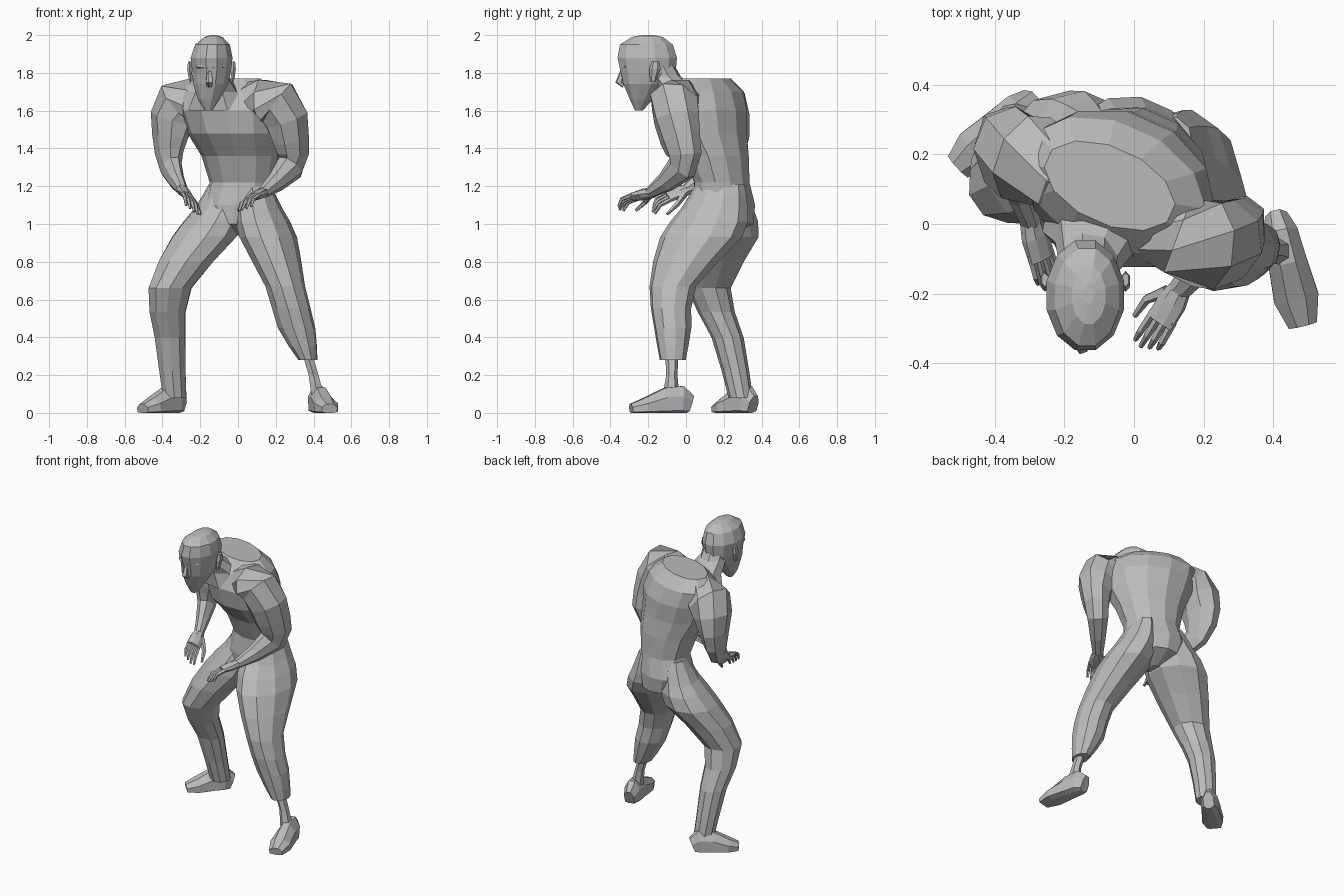
import bpy, bmesh, math
from mathutils import Vector

if "Cube" in bpy.data.objects:
    bpy.data.objects.remove(bpy.data.objects["Cube"])

colour = (0.5, 0.5, 0.5, 1)
clay = bpy.data.materials.new("clay grey")
clay.use_nodes = True
clay.diffuse_color = colour
clay.node_tree.nodes["Principled BSDF"].inputs["Base Color"].default_value = colour


def skin(name, frames, sides):
    """Bridge rings given as (centre, width vector, depth vector) into a closed flat-shaded mesh."""
    bm = bmesh.new()
    rings = []
    for centre, width, depth in frames:
        ring = []
        for i in range(sides):
            angle = math.tau * (i + 0.5) / sides
            point = centre + width * math.cos(angle) + depth * math.sin(angle)
            point.z = max(point.z, 0)
            ring.append(bm.verts.new(point))
        rings.append(ring)
    for low, high in zip(rings, rings[1:]):
        for i in range(sides):
            following = (i + 1) % sides
            bm.faces.new((low[i], low[following], high[following], high[i]))
    bm.faces.new(reversed(rings[0]))
    bm.faces.new(rings[-1])
    bmesh.ops.recalc_face_normals(bm, faces=bm.faces)
    mesh = bpy.data.meshes.new(name)
    bm.to_mesh(mesh)
    bm.free()
    mesh.materials.append(clay)
    part = bpy.data.objects.new(name, mesh)
    bpy.context.collection.objects.link(part)


def soften(rings):
    """Insert a rounded in-between ring in every span."""
    result = [rings[0]]
    last = len(rings) - 1
    for i in range(last):
        before, start = rings[max(i - 1, 0)], rings[i]
        end, after = rings[i + 1], rings[min(i + 2, last)]
        middle = [(b + c) / 2 + (b + c - a - d) / 16
                  for a, b, c, d in zip(before, start, end, after)]
        result += [middle, end]
    return result


def stack(name, rings, yaw=0, sides=10):
    """Level rings, each (x, y, z, half width, half depth), turned about the vertical."""
    turn = math.radians(yaw)
    across = Vector((math.cos(turn), math.sin(turn), 0))
    ahead = Vector((-across.y, across.x, 0))
    frames = [(Vector((x, y, z)), across * width, ahead * depth)
              for x, y, z, width, depth in rings]
    skin(name, frames, sides)


def tube(name, rings, side, sides=8):
    """Rings square to their path, each (x, y, z, half width along side, half thickness)."""
    points = [Vector(ring[:3]) for ring in rings]
    last = len(points) - 1
    frames = []
    for i, (*_, width, thickness) in enumerate(rings):
        along = (points[min(i + 1, last)] - points[max(i - 1, 0)]).normalized()
        across = Vector(side)
        across = (across - along * across.dot(along)).normalized()
        frames.append((points[i], across * width, along.cross(across) * thickness))
    skin(name, frames, sides)


def hand(label, wrist, forward, across):
    """Flat palm with four drooping fingers and a thumb on the inner side."""
    wrist, forward, across = Vector(wrist), Vector(forward).normalized(), Vector(across).normalized()
    drop = Vector((0, 0, -1))

    def ring(ahead, sideways, down, width, thickness):
        centre = wrist + forward * ahead + across * sideways + drop * down
        return (*centre, width, thickness)

    tube(label + "_palm", [ring(-.02, 0, 0, .03, .03), ring(.04, 0, 0, .045, .028),
                           ring(.11, 0, 0, .045, .02)], across)
    for order, finger in enumerate(("index", "middle", "ring", "little")):
        spread = .033 - .022 * order
        reach = .2 - .01 * abs(order - 1)
        tube(f"{label}_{finger}_finger", [ring(.09, spread, 0, .013, .013),
                                          ring(.16, spread * 1.1, .01, .011, .011),
                                          ring(reach, spread * 1.1, .045, .007, .007)], across, sides=5)
    tube(label + "_thumb", [ring(.02, .03, 0, .02, .02), ring(.07, .07, .015, .014, .014),
                            ring(.13, .075, .045, .008, .008)], across, sides=5)


def foot(label, heel, toe):
    """Flat-soled wedge, tallest at the instep and tapering to the toe."""
    heel, toe = Vector(heel), Vector(toe)
    length = toe - heel
    side = Vector((-length.y, length.x, 0))
    profile = [(0, .035, .1), (.15, .055, .15), (.4, .06, .14), (.75, .07, .085), (1, .045, .05)]
    rings = [(*(heel + length * step + Vector((0, 0, height / 3))), width, height * 2 / 3)
             for step, width, height in profile]
    tube(label + "_foot", rings, side)


# Trunk, twisted so the left shoulder leads
stack("torso", [
    (0, .19, .94, .03, .05), (0, .2, 1, .15, .16), (0, .2, 1.1, .19, .165),
    (.02, .19, 1.22, .175, .145), (.01, .16, 1.36, .21, .17), (-.02, .11, 1.48, .255, .21),
    (-.04, .1, 1.6, .285, .22), (-.06, .11, 1.7, .28, .18), (-.07, .11, 1.77, .2, .11),
], yaw=-24, sides=12)
stack("neck", [(-.1, 0, 1.6, .17, .13), (-.11, -.03, 1.7, .12, .11),
               (-.13, -.11, 1.78, .085, .085), (-.13, -.15, 1.86, .08, .08)], yaw=-10, sides=8)

# Head with a pointed beard
stack("head", [
    (-.155, -.25, 1.6, .02, .02), (-.155, -.235, 1.66, .06, .065), (-.145, -.215, 1.74, .095, .12),
    (-.14, -.2, 1.8, .105, .15), (-.14, -.205, 1.88, .115, .163), (-.135, -.21, 1.95, .095, .145),
    (-.13, -.205, 1.99, .05, .085), (-.13, -.2, 2, .015, .03),
], sides=12)
tube("nose", [(-.15, -.335, 1.82, .01, .01), (-.15, -.355, 1.75, .02, .02),
              (-.15, -.33, 1.73, .015, .01)], side=(1, 0, 0), sides=5)
for sign, label in ((1, "left"), (-1, "right")):
    x = -.14 + sign * .11
    stack(label + "_ear", [(x, -.175, 1.755, .01, .015), (x + sign * .006, -.165, 1.82, .015, .03),
                           (x + sign * .006, -.16, 1.86, .01, .02)], sides=6)
    x = -.145 + sign * .04
    tube(label + "_brow", [(x - sign * .03, -.345, 1.83, .01, .01),
                           (x + sign * .03, -.315, 1.835, .01, .01)], side=(0, 0, 1), sides=5)

# Arms, from inside the chest through shoulder and elbow to the wrist
left_wrist = (.13, -.19, 1.165)
right_wrist = (-.295, 0, 1.18)
tube("left_arm", soften([
    (.05, 0, 1.64, .1, .11), (.21, -.06, 1.64, .14, .13), (.28, -.03, 1.45, .095, .115),
    (.275, -.02, 1.3, .07, .085), (*left_wrist, .035, .03),
]), side=(.8, -.6, 0))
tube("right_arm", soften([
    (-.16, .13, 1.65, .1, .11), (-.31, .19, 1.64, .14, .13), (-.36, .21, 1.46, .09, .13),
    (-.355, .17, 1.3, .055, .085), (*right_wrist, .03, .03),
]), side=(-.9, -.3, 0))
hand("left_hand", left_wrist, forward=(-.6, -1, -.25), across=(-.9, .5, -.3))
hand("right_hand", right_wrist, forward=(.3, -1, -.35), across=(.7, .2, -.5))

# Legs, from hip through knee to the hem
stack("left_leg", soften([
    (.1, .18, 1.21, .07, .13), (.11, .15, 1.08, .125, .18), (.16, .08, .93, .15, .22),
    (.25, -.07, .67, .105, .125), (.31, -.07, .45, .1, .1), (.37, -.07, .28, .05, .07),
]), yaw=-10)
stack("right_leg", soften([
    (-.07, .21, 1.21, .07, .11), (-.1, .21, 1.08, .12, .16), (-.18, .2, .93, .17, .19),
    (-.36, .12, .66, .12, .115), (-.36, .22, .4, .085, .085), (-.335, .29, .08, .065, .065),
]), yaw=35)
stack("left_ankle", [(.365, -.075, .32, .03, .035), (.4, -.075, .2, .03, .03),
                     (.425, -.08, .08, .04, .045)], sides=6)

# Feet, with flat soles
foot("left", heel=(.41, .02, 0), toe=(.485, -.29, 0))
foot("right", heel=(-.3, .355, 0), toe=(-.505, .165, 0))
